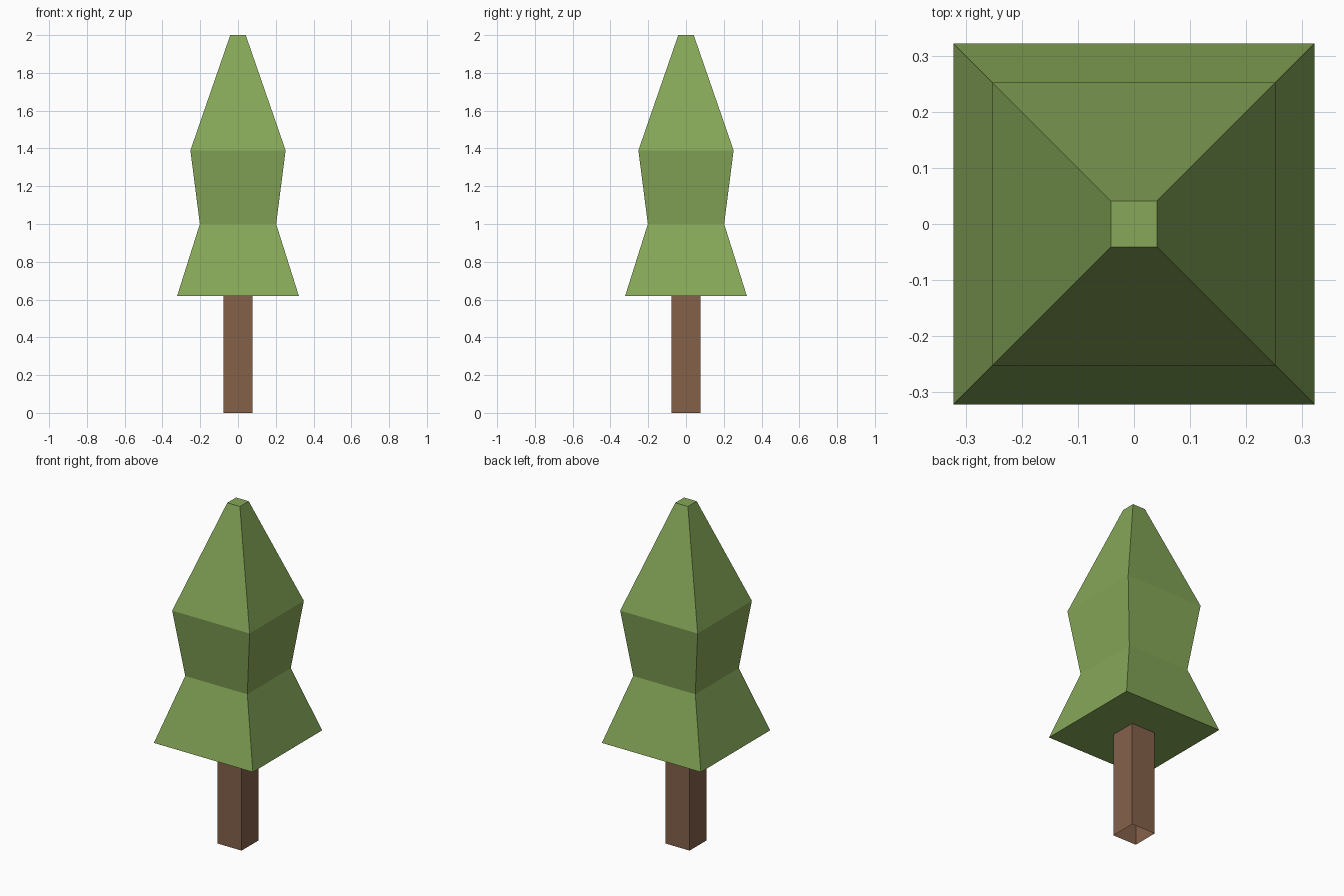
import bpy, bmesh

if "Cube" in bpy.data.objects:
    bpy.data.objects.remove(bpy.data.objects["Cube"])


def material(name, rgb):
    def lin(c):
        c /= 255
        return c / 12.92 if c <= 0.04045 else ((c + 0.055) / 1.055) ** 2.4
    m = bpy.data.materials.new(name)
    m.diffuse_color = (*[lin(c) for c in rgb], 1)
    m.use_nodes = True
    m.node_tree.nodes["Principled BSDF"].inputs["Base Color"].default_value = m.diffuse_color
    return m


def square_loft(name, profile, mat, capped):
    """Stack square rings given as (half width, height) and skin them."""
    bm = bmesh.new()
    rings = [[bm.verts.new((sx * r, sy * r, z))
              for sx, sy in ((-1, -1), (1, -1), (1, 1), (-1, 1))]
             for r, z in profile]
    for lo, hi in zip(rings, rings[1:]):
        for i in range(4):
            j = (i + 1) % 4
            bm.faces.new((lo[i], lo[j], hi[j], hi[i]))
    if capped:
        bm.faces.new(rings[0][::-1])
        bm.faces.new(rings[-1])
    mesh = bpy.data.meshes.new(name)
    bm.to_mesh(mesh)
    bm.free()
    mesh.materials.append(mat)
    obj = bpy.data.objects.new(name, mesh)
    bpy.context.collection.objects.link(obj)
    return obj


# Trunk: square tube, open at the bottom
square_loft("trunk", [(0.078, 0), (0.078, 0.62)],
            material("bark brown", (133, 97, 73)), False)

# Foliage: flared skirt, waist, shoulder and blunt tip
square_loft("foliage", [(0.322, 0.62), (0.202, 1.0), (0.252, 1.39), (0.041, 2.0)],
            material("leaf green", (134, 167, 88)), True)
